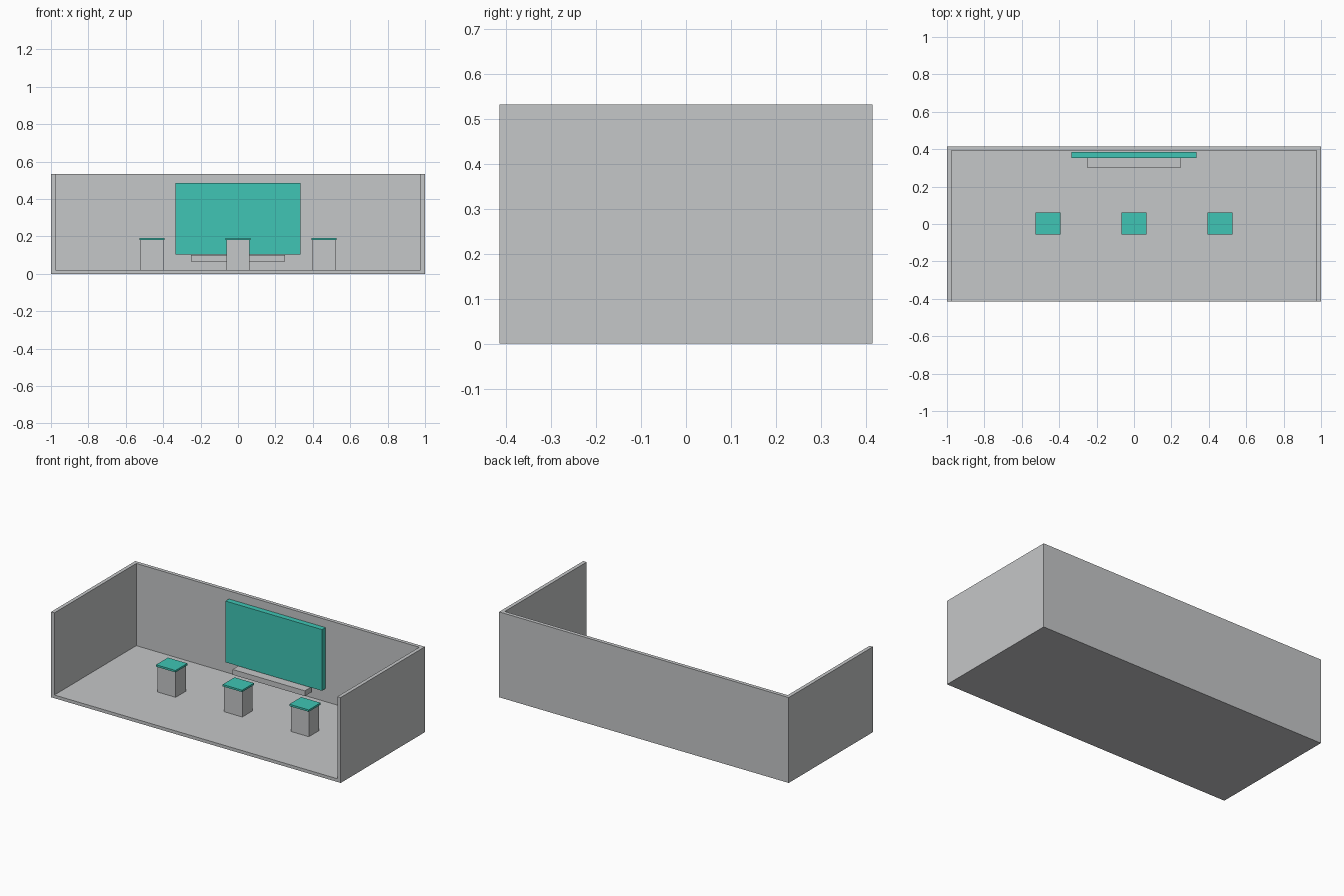
import bpy, bmesh

if "Cube" in bpy.data.objects:
    bpy.data.objects.remove(bpy.data.objects["Cube"])


def material(name, rgb):
    m = bpy.data.materials.new(name)
    m.diffuse_color = (*rgb, 1)
    m.use_nodes = True
    m.node_tree.nodes["Principled BSDF"].inputs["Base Color"].default_value = m.diffuse_color
    return m


GREY = material("light_grey", (0.56, 0.57, 0.58))
TEAL = material("teal", (0.05, 0.56, 0.46))


def prism(name, outline, z0, z1, mat):
    """Extrude a flat outline from z0 up to z1."""
    bm = bmesh.new()
    face = bm.faces.new([bm.verts.new((x, y, z0)) for x, y in outline])
    grown = bmesh.ops.extrude_face_region(bm, geom=[face])["geom"]
    for v in grown:
        if isinstance(v, bmesh.types.BMVert):
            v.co.z = z1
    bmesh.ops.recalc_face_normals(bm, faces=bm.faces)
    mesh = bpy.data.meshes.new(name)
    bm.to_mesh(mesh)
    bm.free()
    mesh.materials.append(mat)
    obj = bpy.data.objects.new(name, mesh)
    bpy.context.collection.objects.link(obj)
    return obj


def box(name, x, y, z, mat):
    outline = [(x[0], y[0]), (x[1], y[0]), (x[1], y[1]), (x[0], y[1])]
    return prism(name, outline, z[0], z[1], mat)


W, D, H = 1.0, 0.415, 0.533    # half width, half depth, height
T, FLOOR = 0.023, 0.02         # wall and floor thickness

# Room shell: floor slab and U-shaped wall, open to the front
box("floor", (-W, W), (-D, D), (0, FLOOR), GREY)
wall = [(-W, -D), (-W + T, -D), (-W + T, D - T), (W - T, D - T),
        (W - T, -D), (W, -D), (W, D), (-W, D)]
prism("walls", wall, FLOOR, H, GREY)

# Wall screen and the small shelf below it
box("screen", (-0.333, 0.333), (0.352, 0.386), (0.104, 0.486), TEAL)
box("shelf", (-0.25, 0.25), (0.303, 0.37), (0.067, 0.1), GREY)

# Row of three display pedestals with coloured tops
CY = 0.003
for i, cx in enumerate((-0.46, 0, 0.46)):
    box(f"pedestal_{i + 1}", (cx - 0.0625, cx + 0.0625),
        (CY - 0.05, CY + 0.05), (FLOOR, 0.18), GREY)
    box(f"pedestal_top_{i + 1}", (cx - 0.067, cx + 0.067),
        (CY - 0.0583, CY + 0.0583), (0.18, 0.192), TEAL)
